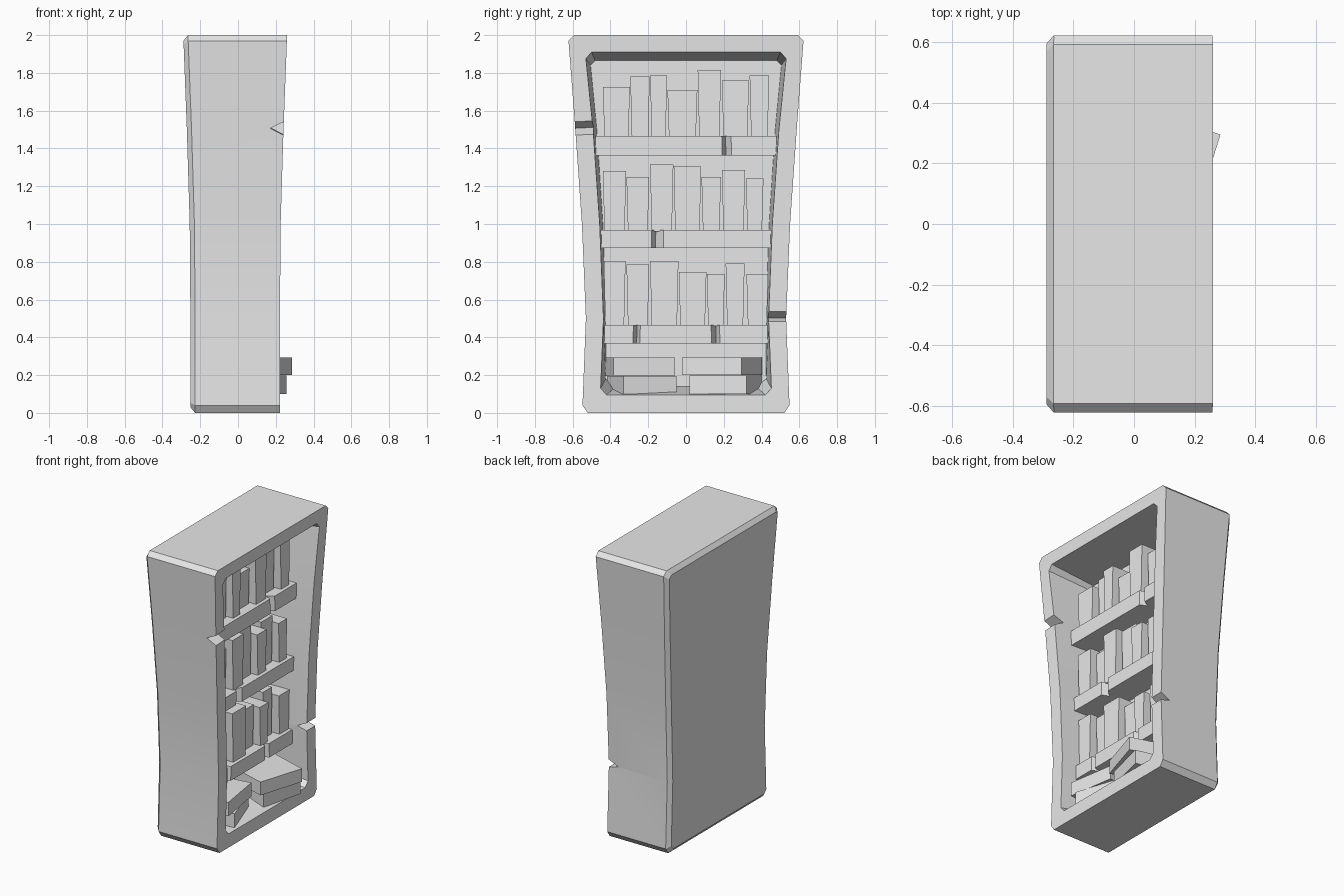
import bpy, bmesh, math
from mathutils import Matrix

if "Cube" in bpy.data.objects:
    bpy.data.objects.remove(bpy.data.objects["Cube"])

grey = bpy.data.materials.new("plain_grey")
grey.diffuse_color = (0.8, 0.8, 0.8, 1)
grey.use_nodes = True
grey.node_tree.nodes["Principled BSDF"].inputs["Base Color"].default_value = grey.diffuse_color


def finish(name, bm):
    bmesh.ops.recalc_face_normals(bm, faces=bm.faces)
    me = bpy.data.meshes.new(name)
    bm.to_mesh(me)
    bm.free()
    me.materials.append(grey)
    ob = bpy.data.objects.new(name, me)
    bpy.context.collection.objects.link(ob)
    return ob


def prism(name, bottom, top):
    """Solid between two matching loops of points."""
    bm = bmesh.new()
    a = [bm.verts.new(p) for p in bottom]
    b = [bm.verts.new(p) for p in top]
    n = len(a)
    bm.faces.new(a)
    bm.faces.new(b)
    for i in range(n):
        j = (i + 1) % n
        bm.faces.new((a[i], a[j], b[j], b[i]))
    return finish(name, bm)


def front_x(z):
    """Front of the case leans outward toward the top."""
    return 0.222 + 0.038 * max(0, (z - 0.8) / 1.2) ** 1.3


def back_x(z):
    return -front_x(z) - 0.03


# Case: half outlines (y, z), bottom to top, lofted from the back to the recess
back = [(.50, .03), (.522, .055), (.505, .5), (.525, 1), (.56, 1.5), (.595, 1.95), (.57, 1.97)]
outer = [(.52, 0), (.548, .04), (.53, .5), (.551, 1), (.586, 1.5), (.622, 1.97), (.592, 2)]
opening = [(.42, .095), (.452, .13), (.437, .5), (.457, 1), (.492, 1.5), (.53, 1.875), (.5, 1.91)]
recess = [(.37, .14), (.425, .18), (.422, .5), (.44, 1), (.472, 1.5), (.505, 1.84), (.48, 1.865)]
rings = [(back, back_x), (outer, lambda z: back_x(z) + .025), (outer, front_x),
         (opening, front_x), (recess, lambda z: -0.07)]
bm = bmesh.new()
loops = []
for half, xf in rings:
    right = [bm.verts.new((xf(z), y, z)) for y, z in half]
    left = [bm.verts.new((xf(z), -y, z)) for y, z in half]
    loops.append(right + left[::-1])
n = len(loops[0])
for a, b in zip(loops, loops[1:]):
    for i in range(n):
        j = (i + 1) % n
        bm.faces.new((a[i], a[j], b[j], b[i]))
for lp in (loops[0], loops[-1]):
    for i in range(n // 2 - 1):
        bm.faces.new((lp[i], lp[i + 1], lp[n - 2 - i], lp[n - 1 - i]))
case = finish("bookcase_frame", bm)


# Wedge nicks through the frame edges
def nick(y0, y1, low, mid, high, tilt):
    x = front_x(mid)
    s = (high - low) / .07 * .03 + .001
    tri = [(x + .03, low - s * .5), (x - .07, mid), (x + .03, high + s * .5)]
    cut = prism("nick_cutter", [(px, y0, pz) for px, pz in tri],
                [(px, y1, pz + tilt) for px, pz in tri])
    mod = case.modifiers.new("nick", 'BOOLEAN')
    mod.operation = 'DIFFERENCE'
    mod.solver = 'EXACT'
    mod.object = cut
    bpy.context.view_layer.objects.active = case
    bpy.ops.object.modifier_apply(modifier="nick")
    bpy.data.objects.remove(cut)


nick(-.68, -.44, 1.465, 1.502, 1.535, .012)
nick(.40, .60, .487, .503, .54, 0)
bpy.ops.object.select_all(action='DESELECT')
case.select_set(True)
bpy.context.view_layer.objects.active = case
bpy.ops.object.shade_smooth_by_angle(angle=math.radians(25))

# Shelves with notched front edges
SHELF_X, WALL_X = .115, -.09


def shelf(name, half, low, high, notches):
    pts = [(WALL_X, -half), (SHELF_X, -half)]
    for a, m, b in notches:
        pts += [(SHELF_X, a), (SHELF_X - .05, m), (SHELF_X, b)]
    pts += [(SHELF_X, half), (WALL_X, half)]
    prism(name, [(x, y, low) for x, y in pts],
          [(x, y * .985, high) for x, y in pts])


shelf("upper_shelf", .485, 1.362, 1.467, [(.192, .212, .242)])
shelf("middle_shelf", .456, .872, .967, [(-.184, -.162, -.12)])
shelf("lower_shelf", .438, .368, .466, [(-.282, -.262, -.245), (.135, .160, .180)])

# Standing books: (left, right, top), slightly narrower at the foot
rows = [
    ("upper", 1.46, [(-.44, -.297, 1.725), (-.295, -.192, 1.78), (-.19, -.10, 1.785),
                     (-.098, .06, 1.71), (.062, .185, 1.815), (.19, .333, 1.76), (.337, .44, 1.785)]),
    ("middle", .96, [(-.44, -.317, 1.28), (-.315, -.195, 1.25), (-.19, -.067, 1.315),
                     (-.065, .08, 1.305), (.082, .185, 1.25), (.19, .313, 1.285), (.317, .41, 1.24)]),
    ("lower", .46, [(-.435, -.32, .805), (-.315, -.195, .785), (-.19, -.04, .805),
                    (-.038, .108, .745), (.11, .205, .735), (.21, .31, .79), (.32, .435, .735)]),
]
for row, base, books in rows:
    for i, (l, r, top) in enumerate(books):
        fx = .09 if i % 2 == 0 else .045
        t = .008

        def ring(a, b, z):
            return [(WALL_X, a, z), (fx, a, z), (fx, b, z), (WALL_X, b, z)]
        prism(f"{row}_book_{i + 1}", ring(l + t, r - t, base), ring(l, r, top))


# Lying books: placed by their foremost corner and turned about it
def lying(name, corner, width, depth, low, high, angle, side):
    m = Matrix.Rotation(math.radians(angle), 3, 'Z')
    flat = [(0, 0), (-depth, 0), (-depth, side * width), (0, side * width)]

    def ring(z):
        out = []
        for x, y in flat:
            p = m @ Matrix.Translation((x, y, 0)).to_translation()
            out.append((p.x + corner[0], p.y + corner[1], z))
        return out
    prism(name, ring(low), ring(high))


lying("right_stack_bottom", (.257, .32), .31, .33, .10, .197, -14, -1)
lying("right_stack_top", (.285, .295), .33, .36, .20, .292, -17.4, -1)
lying("left_stack_bottom", (.205, -.33), .295, .28, .10, .195, 18, 1)
lying("left_stack_top", (.195, -.385), .33, .27, .197, .292, 9, 1)
